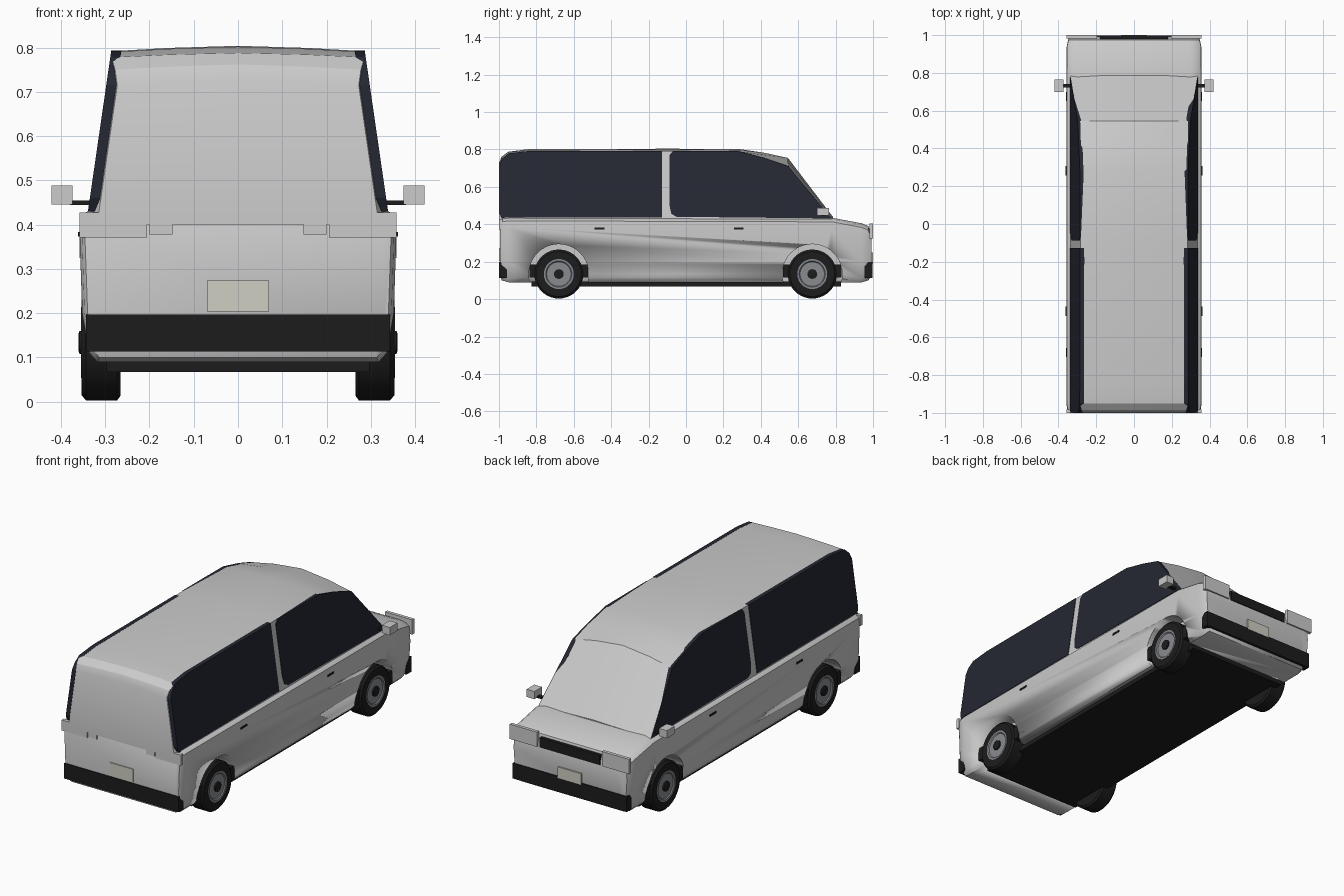
import bpy, bmesh, math
from mathutils import Matrix

if "Cube" in bpy.data.objects:
    bpy.data.objects.remove(bpy.data.objects["Cube"])


def material(name, rgb):
    m = bpy.data.materials.new(name)
    m.diffuse_color = (*rgb, 1)
    m.use_nodes = True
    m.node_tree.nodes["Principled BSDF"].inputs["Base Color"].default_value = m.diffuse_color
    return m


BLACK = material("black_trim", (0.012, 0.012, 0.012))
GLASS = material("dark_glass", (0.018, 0.021, 0.032))
RIM = material("rim_grey", (0.25, 0.26, 0.28))
PLATE = material("plate", (0.62, 0.62, 0.54))


def finish(name, bm, mat=None, smooth=None):
    bmesh.ops.recalc_face_normals(bm, faces=bm.faces[:])
    me = bpy.data.meshes.new(name)
    bm.to_mesh(me)
    bm.free()
    ob = bpy.data.objects.new(name, me)
    bpy.context.collection.objects.link(ob)
    if mat:
        me.materials.append(mat)
    if smooth:
        activate(ob)
        bpy.ops.object.shade_smooth_by_angle(angle=math.radians(smooth))
    return ob


def activate(ob):
    bpy.ops.object.select_all(action='DESELECT')
    ob.select_set(True)
    bpy.context.view_layer.objects.active = ob


def box(name, x, y, z, mat=None):
    bm = bmesh.new()
    bmesh.ops.create_cube(bm, size=1)
    for v in bm.verts:
        v.co = [sum(r) / 2 + c * (r[1] - r[0]) for r, c in zip((x, y, z), v.co)]
    return finish(name, bm, mat)


def loft(name, sections, smooth):
    """Skin closed, left-right mirrored cross-sections: (y, [(x, z), ...])."""
    bm = bmesh.new()
    rings = []
    for y, half in sections:
        pts = half + [(-x, z) for x, z in reversed(half) if x > 0]
        rings.append([bm.verts.new((x, y, z)) for x, z in pts])
    n = len(rings[0])
    for a, b in zip(rings, rings[1:]):
        for i in range(n):
            j = (i + 1) % n
            bm.faces.new((a[i], a[j], b[j], b[i]))
    bm.faces.new(rings[0])
    bm.faces.new(rings[-1])
    return finish(name, bm, None, smooth)


def lathe_x(name, profile, centre, side, mat=None, n=40):
    """Spin a closed (x, radius) profile round the wheel axle."""
    bm = bmesh.new()
    rings = []
    for i in range(n):
        a = 2 * math.pi * i / n
        rings.append([bm.verts.new((side * x, centre[0] + r * math.cos(a),
                                    centre[1] + r * math.sin(a))) for x, r in profile])
    for i in range(n):
        a, b = rings[i], rings[(i + 1) % n]
        for k in range(len(profile) - 1):
            bm.faces.new((a[k], a[k + 1], b[k + 1], b[k]))
    bm.faces.new([r[0] for r in rings])
    bm.faces.new([r[-1] for r in rings])
    return finish(name, bm, mat, 35)


# Lower body: (y, bottom z, top z, width scale)
lower = []
for y, zb, zt, s in [(-0.995, 0.125, 0.42, 0.965), (-0.985, 0.10, 0.435, 0.985),
                     (-0.95, 0.09, 0.44, 1), (0.78, 0.09, 0.435, 1),
                     (0.94, 0.09, 0.405, 0.995), (0.975, 0.10, 0.39, 0.975),
                     (0.992, 0.125, 0.335, 0.95)]:
    half = [(0.318, zb), (0.336, zb + 0.02), (0.352, 0.20), (0.358, zt - 0.055),
            (0.356, zt - 0.022), (0.338, zt - 0.008), (0.30, zt)]
    lower.append((y, [(x * s, z) for x, z in half]))
body = loft("lower_body", lower, 35)


# Cabin: (y, centre z, edge z, inset)
def side_x(z):
    return 0.336 - (z - 0.43) * 0.145


cabin = []
for y, zc, ze, d in [(-1.0, 0.73, 0.715, 0.022), (-0.985, 0.762, 0.75, 0.012),
                     (-0.95, 0.788, 0.778, 0), (-0.84, 0.802, 0.79, 0),
                     (-0.1, 0.804, 0.792, 0), (0.28, 0.803, 0.79, 0),
                     (0.42, 0.782, 0.753, 0), (0.545, 0.755, 0.71, 0),
                     (0.785, 0.44, 0.425, 0)]:
    w = side_x(ze) - d
    cabin.append((y, [(side_x(0.40) - d, 0.40), (w, ze), (w * 0.55, ze + (zc - ze) * 0.6), (0, zc)]))
loft("cabin", cabin, 25)


# Side windows: panels following the slope of the cabin side
def window(name, pts, side):
    bm = bmesh.new()
    outer = [bm.verts.new((side * (side_x(z) + 0.003), y, z)) for y, z in pts]
    inner = [bm.verts.new((side * (side_x(z) - 0.02), y, z)) for y, z in pts]
    bm.faces.new(outer)
    bm.faces.new(inner)
    for i in range(len(pts)):
        j = (i + 1) % len(pts)
        bm.faces.new((outer[i], outer[j], inner[j], inner[i]))
    return finish(name, bm, GLASS)


REAR = [(-0.965, 0.437), (-0.985, 0.43), (-0.998, 0.46), (-0.998, 0.715), (-0.983, 0.75),
        (-0.95, 0.779), (-0.84, 0.792), (-0.128, 0.793), (-0.128, 0.437)]
FRONT = [(-0.05, 0.44), (-0.078, 0.455), (-0.088, 0.50), (-0.088, 0.77), (-0.07, 0.792),
         (0.28, 0.791), (0.42, 0.754), (0.547, 0.711), (0.778, 0.43), (0.70, 0.432)]

cutters = []
for side, tag in ((1, "right"), (-1, "left")):
    def sx(a, b):
        return tuple(sorted((side * a, side * b)))

    window("rear_window_" + tag, REAR, side)
    window("front_window_" + tag, FRONT, side)
    # Wheels, hubs and arch liners
    for y, end in ((-0.68, "rear"), (0.675, "front")):
        c = (y, 0.134)
        label = end + "_" + tag
        lathe_x("tyre_" + label, [(0.265, 0.12), (0.273, 0.131), (0.343, 0.131),
                                  (0.353, 0.12), (0.353, 0.08), (0.345, 0.078)], c, side, BLACK)
        lathe_x("rim_" + label, [(0.33, 0.08), (0.355, 0.08), (0.355, 0.07), (0.35, 0.065)], c, side, RIM)
        lathe_x("hub_cap_" + label, [(0.33, 0.026), (0.358, 0.026), (0.36, 0.02)], c, side, BLACK, 20)
        box("arch_liner_" + label, sx(0.20, 0.345), (y - 0.157, y + 0.157), (0.115, 0.186), BLACK)
        cutters.append(lathe_x("arch_cutter_" + label, [(0.262, 0.16), (0.5, 0.16)], c, side))
    # Door handles
    for y, end in ((-0.462, "rear"), (0.282, "front")):
        box("door_handle_%s_%s" % (end, tag), sx(0.35, 0.3615), (y - 0.026, y + 0.026), (0.373, 0.383), BLACK)
    # Mirrors
    box("mirror_" + tag, sx(0.374, 0.421), (0.70, 0.765), (0.446, 0.488))
    box("mirror_arm_" + tag, sx(0.32, 0.38), (0.722, 0.742), (0.444, 0.455), BLACK)
    # Lamps
    box("tail_lamp_" + tag, sx(0.205, 0.358), (-1.0, -0.982), (0.371, 0.428))
    box("reverse_lamp_" + tag, sx(0.148, 0.20), (-1.0, -0.98), (0.378, 0.405))
    box("head_lamp_" + tag, sx(0.195, 0.358), (0.982, 1.0), (0.325, 0.405))

# Cut the wheel arches
for c in cutters:
    c.hide_render = True
    m = body.modifiers.new("arch", 'BOOLEAN')
    m.operation, m.object, m.solver = 'DIFFERENCE', c, 'EXACT'
    activate(body)
    bpy.ops.object.modifier_move_to_index(modifier=m.name, index=0)
    bpy.ops.object.modifier_apply(modifier=m.name)
    bpy.data.objects.remove(c)

# Underbody, bumpers, plates, grille
box("underbody", (-0.297, 0.297), (-0.825, 0.83), (0.067, 0.095), BLACK)
box("rear_bumper", (-0.343, 0.343), (-1.0, -0.958), (0.114, 0.197), BLACK)
box("front_bumper", (-0.343, 0.343), (0.955, 0.998), (0.114, 0.197), BLACK)
box("rear_plate", (-0.07, 0.07), (-1.0, -0.985), (0.204, 0.274), PLATE)
box("front_plate", (-0.07, 0.07), (0.985, 1.0), (0.19, 0.25), PLATE)
box("grille", (-0.18, 0.18), (0.97, 0.997), (0.325, 0.378), BLACK)
